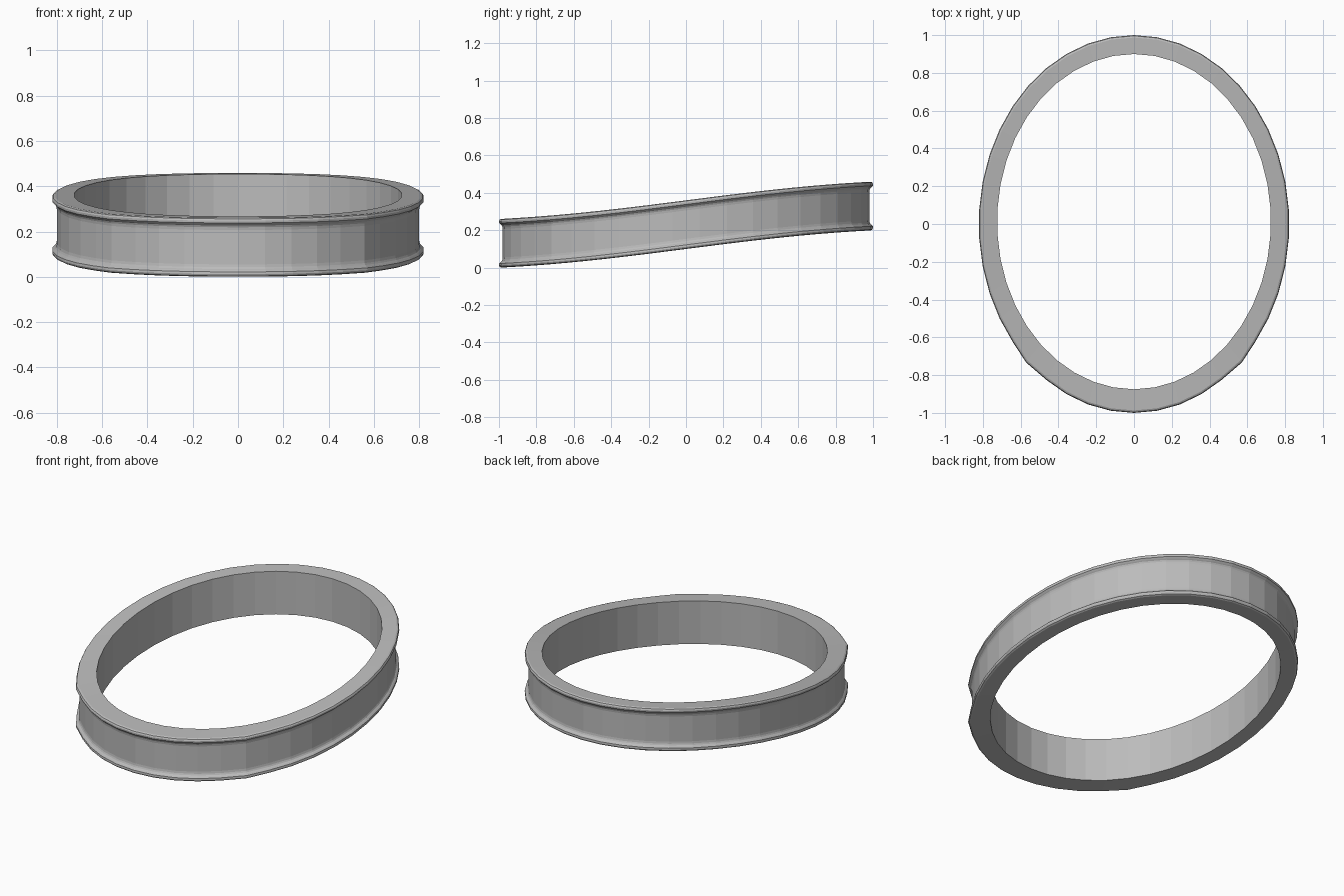
import bpy, bmesh
from math import sin, cos, pi, radians

cube = bpy.data.objects.get("Cube")
if cube:
    bpy.data.objects.remove(cube)

SEGMENTS = 42
HEIGHT = 0.26

# Satin grey metal
grey = bpy.data.materials.new("satin_grey")
grey.use_nodes = True
colour = (0.5, 0.5, 0.5, 1)
grey.diffuse_color = colour
grey.node_tree.nodes["Principled BSDF"].inputs["Base Color"].default_value = colour

# Upper half of the rim section: (inset from the outer ellipse, depth below the top)
flange = [(0.013, 0), (0.004, 0.004), (0, 0.012), (0.001, 0.022),
          (0.009, 0.030), (0.014, 0.034), (0.018, 0.042), (0.020, 0.054)]
outer = [(d, HEIGHT - h) for d, h in flange] + [(d, h) for d, h in reversed(flange)]


def rise(y):
    """Gentle S-shaped climb from front to back."""
    return 0.1 + 0.1 * (0.5 * y + 0.5 * sin(pi / 2 * y))


def station(bm, i):
    """One cross-section of the ring: bottom and top of the bore, then the outer rim."""
    a = 2 * pi * i / SEGMENTS
    s, c = sin(a), -cos(a)
    bulge = 0.018 if min(i, SEGMENTS - i) == 5 else 0
    ix, iy = 0.725 * s, 0.0125 + 0.8875 * c
    verts = [bm.verts.new((ix, iy, rise(iy) + h)) for h in (0, HEIGHT)]
    for d, h in outer:
        x, y = (0.822 - d + bulge) * s, (1 - d) * c
        verts.append(bm.verts.new((x, y, rise(y) + h)))
    return verts


# Sweep the section around the oval
bm = bmesh.new()
rings = [station(bm, i) for i in range(SEGMENTS)]
for i, ring in enumerate(rings):
    following = rings[(i + 1) % SEGMENTS]
    for j in range(len(ring)):
        k = (j + 1) % len(ring)
        bm.faces.new((ring[j], following[j], following[k], ring[k]))
bmesh.ops.recalc_face_normals(bm, faces=bm.faces)

mesh = bpy.data.meshes.new("flanged_oval_ring")
bm.to_mesh(mesh)
bm.free()
mesh.materials.append(grey)
ring_obj = bpy.data.objects.new("flanged_oval_ring", mesh)
bpy.context.collection.objects.link(ring_obj)

# Faceted around the oval, crisp at the flange edges
for p in mesh.polygons:
    p.use_smooth = False
